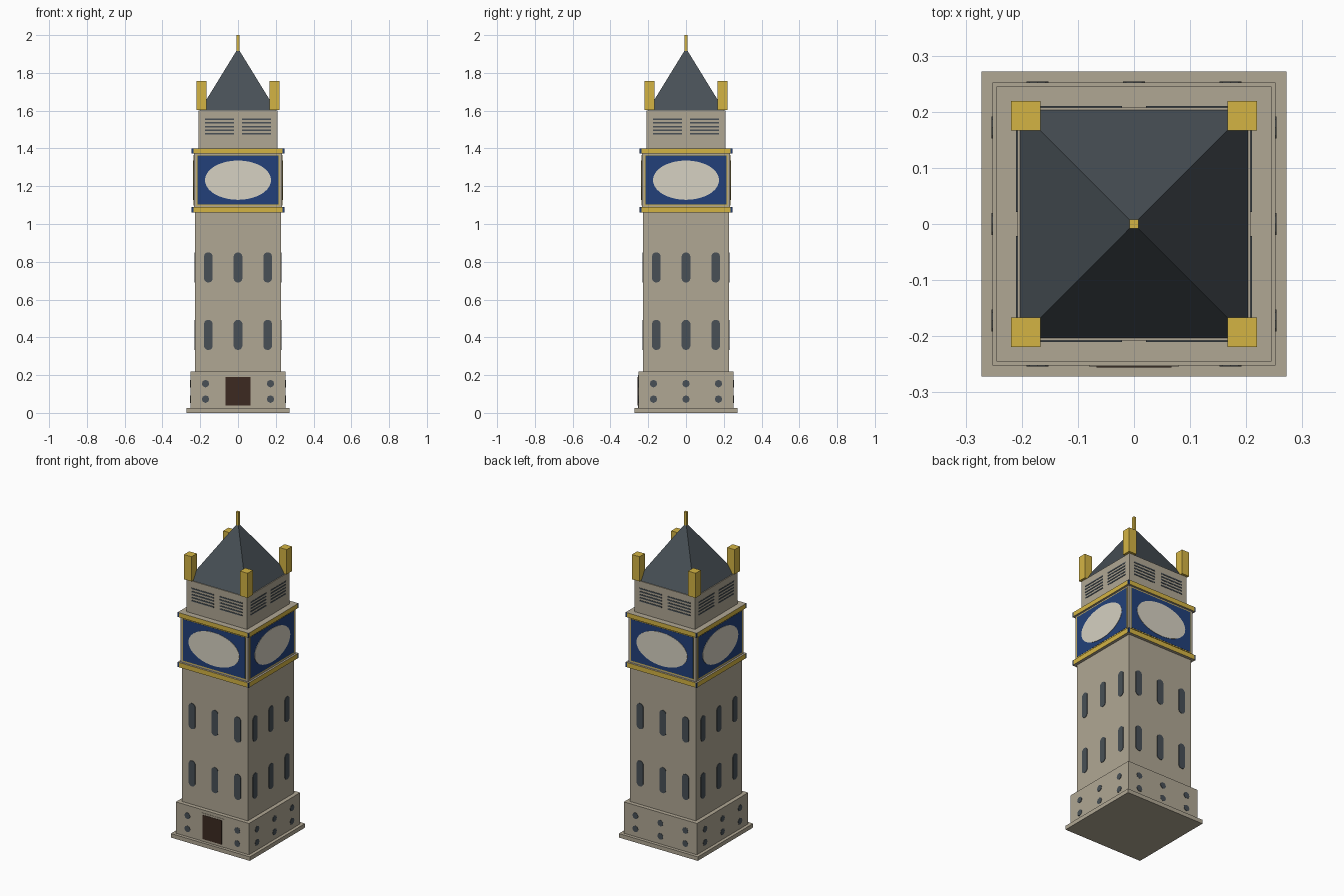
import bpy, bmesh, math
from mathutils import Matrix, Vector

cube = bpy.data.objects.get("Cube")
if cube:
    bpy.data.objects.remove(cube)


def material(name, rgb):
    col = [((c / 255 + 0.055) / 1.055) ** 2.4 for c in rgb] + [1]
    m = bpy.data.materials.new(name)
    m.use_nodes = True
    m.diffuse_color = col
    m.node_tree.nodes["Principled BSDF"].inputs["Base Color"].default_value = col
    return m


STONE = material("stone", (176, 167, 148))
GOLD = material("gold", (212, 180, 68))
BLUE = material("blue", (34, 64, 122))
CREAM = material("cream", (214, 209, 194))
SLATE = material("slate", (72, 80, 86))
WOOD = material("dark_wood", (60, 42, 33))


def finish(name, bm, *mats):
    bmesh.ops.recalc_face_normals(bm, faces=bm.faces)
    mesh = bpy.data.meshes.new(name)
    bm.to_mesh(mesh)
    bm.free()
    for m in mats:
        mesh.materials.append(m)
    ob = bpy.data.objects.new(name, mesh)
    bpy.context.collection.objects.link(ob)
    return ob


def add_block(bm, half, z0, z1, x=0, y=0):
    mat = Matrix.Translation((x, y, (z0 + z1) / 2)) @ Matrix.Diagonal((2 * half, 2 * half, z1 - z0, 1))
    bmesh.ops.create_cube(bm, size=1, matrix=mat)


def block(name, half, z0, z1, mat):
    bm = bmesh.new()
    add_block(bm, half, z0, z1)
    return finish(name, bm, mat)


def rect(x, z, hw, hh):
    return [(x - hw, z - hh), (x + hw, z - hh), (x + hw, z + hh), (x - hw, z + hh)]


def oval(x, z, rx, rz, n):
    return [(x + rx * math.cos(2 * math.pi * i / n), z + rz * math.sin(2 * math.pi * i / n)) for i in range(n)]


def slot(x, z, r, hh, n=16):
    # upright slot with rounded ends
    pts = []
    for i in range(n):
        a = 2 * math.pi * (i + 0.5) / n
        shift = (hh - r) * (1 if math.sin(a) > 0 else -1)
        pts.append((x + r * math.cos(a), z + shift + r * math.sin(a)))
    return pts


def plates(name, shapes, wall, raised, mat, sides=range(4)):
    # thin plates on the wall, repeated round the tower
    bm = bmesh.new()
    for k in sides:
        rot = Matrix.Rotation(k * math.pi / 2, 3, "Z")
        for pts in shapes:
            face = bm.faces.new([bm.verts.new(rot @ Vector((x, -wall + 0.001, z))) for x, z in pts])
            ext = bmesh.ops.extrude_face_region(bm, geom=[face])["geom"]
            verts = [v for v in ext if isinstance(v, bmesh.types.BMVert)]
            bmesh.ops.translate(bm, verts=verts, vec=rot @ Vector((0, -raised - 0.001, 0)))
    return finish(name, bm, mat)


# Stacked stone stages
block("plinth", 0.272, 0, 0.025, STONE)
block("base", 0.252, 0.025, 0.22, STONE)
block("shaft", 0.227, 0.22, 1.06, STONE)
block("clock_stage", 0.233, 1.06, 1.4, STONE)
block("belfry", 0.208, 1.4, 1.6, STONE)


# Cornice bands: stone slab, gilded edge, blue corners
def cornice(name, z0, z1, half=0.245, cut=0.236):
    bm = bmesh.new()
    add_block(bm, half, z0, z1)
    for axis in ((1, 0, 0), (0, 1, 0)):
        for s in (-1, 1):
            bmesh.ops.bisect_plane(bm, geom=bm.verts[:] + bm.edges[:] + bm.faces[:],
                                   plane_co=Vector(axis) * s * cut, plane_no=axis)
    for f in bm.faces:
        c = f.calc_center_median()
        if abs(f.normal.z) < 0.5:
            f.material_index = 2 if min(abs(c.x), abs(c.y)) > cut else 1
    finish(name, bm, STONE, GOLD, BLUE)


cornice("lower_cornice", 1.06, 1.09)
cornice("upper_cornice", 1.372, 1.4)

# Door and its surround on the front
plates("door_surround", [rect(0, 0.113, 0.08, 0.088)], 0.252, 0.002, STONE, [0])
plates("door", [rect(0, 0.115, 0.067, 0.075)], 0.252, 0.004, WOOD, [0])

# Round openings in the base, narrow windows in the shaft
cols = (-0.172, 0, 0.172)
rows = (0.073, 0.155)
plates("base_openings", [oval(x, z, 0.02, 0.02, 8) for x in cols for z in rows], 0.252, 0.002, SLATE, [1, 2, 3])
plates("front_openings", [oval(x, z, 0.02, 0.02, 8) for x in cols if x for z in rows], 0.252, 0.002, SLATE, [0])
plates("windows", [slot(x, z, 0.023, 0.08) for x in (-0.157, 0, 0.157) for z in (0.413, 0.77)],
       0.227, 0.003, SLATE)

# Clock faces on layered panels
plates("gold_panel_edge", [rect(0, 1.232, 0.219, 0.133)], 0.233, 0.002, GOLD)
plates("blue_panel", [rect(0, 1.233, 0.215, 0.129)], 0.233, 0.003, BLUE)
plates("clock_face", [oval(0, 1.232, 0.175, 0.104, 40)], 0.233, 0.005, CREAM)

# Louvre slats in the belfry
plates("louvre_slats", [rect(x, 1.478 + 0.019 * i, 0.077, 0.004) for x in (-0.098, 0.098) for i in range(5)],
       0.208, 0.002, SLATE)

# Pyramid roof
bm = bmesh.new()
bmesh.ops.create_cone(bm, cap_ends=True, segments=4, radius1=0.203 * math.sqrt(2), radius2=0, depth=0.33,
                      matrix=Matrix.Translation((0, 0, 1.765)) @ Matrix.Rotation(math.pi / 4, 4, "Z"))
finish("roof", bm, SLATE)

# Corner pinnacles and finial
bm = bmesh.new()
for sx in (-1, 1):
    for sy in (-1, 1):
        add_block(bm, 0.026, 1.603, 1.757, sx * 0.193, sy * 0.193)
finish("pinnacles", bm, GOLD)
block("finial", 0.008, 1.91, 2.0, GOLD)
